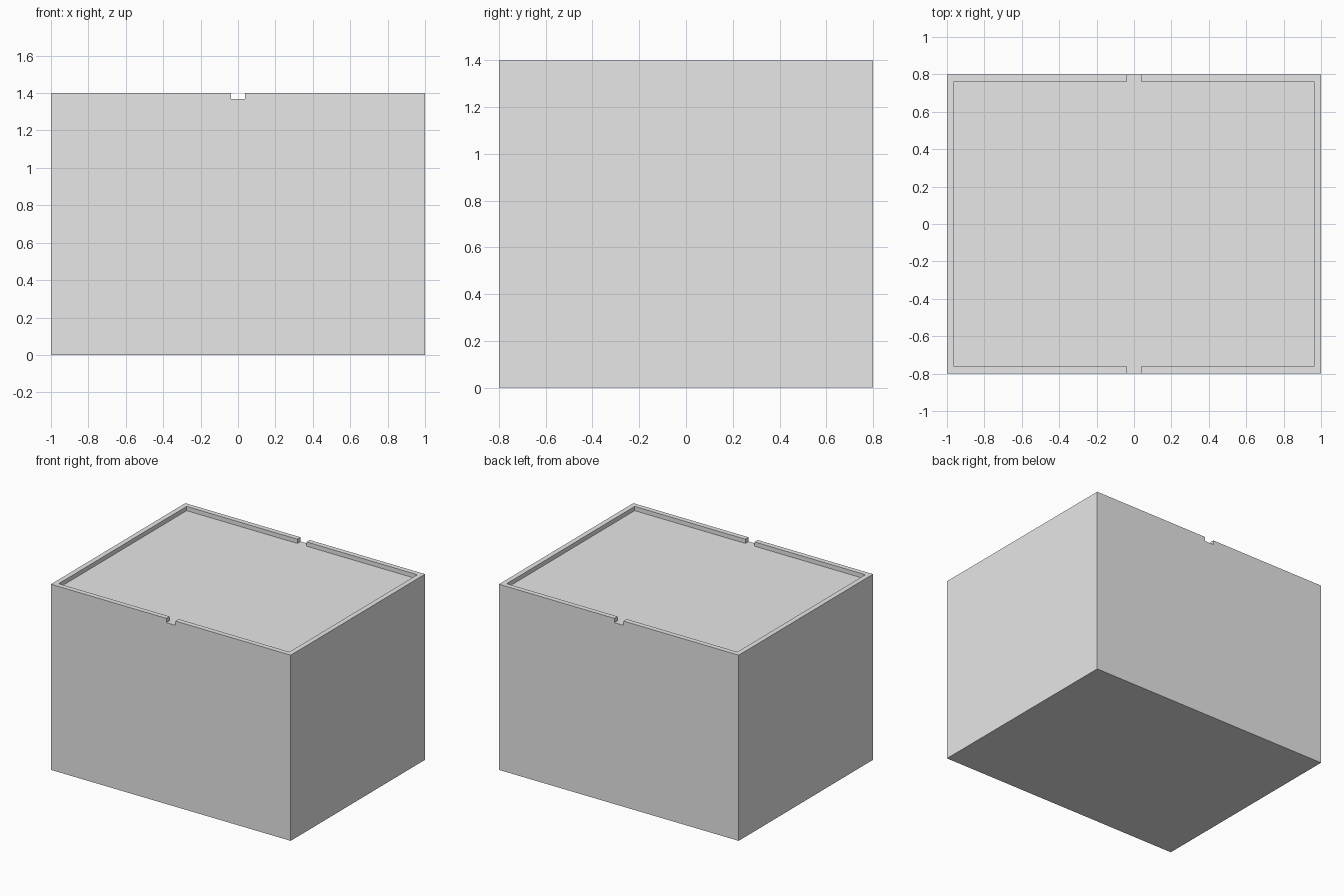
import bpy
import bmesh

if "Cube" in bpy.data.objects:
    bpy.data.objects.remove(bpy.data.objects["Cube"], do_unlink=True)

WIDTH, DEPTH, HEIGHT = 2.0, 1.6, 1.4
RIM, RECESS, NOTCH = 0.038, 0.032, 0.038  # rim thickness, rim height, half notch width

grey = bpy.data.materials.new("light grey")
grey.use_nodes = True
grey.diffuse_color = (0.8, 0.8, 0.8, 1)
grey.node_tree.nodes["Principled BSDF"].inputs["Base Color"].default_value = grey.diffuse_color

# Floor outline with the inner rim lines and notch lines cut in, rim cells raised
xs = [-WIDTH / 2, -WIDTH / 2 + RIM, -NOTCH, NOTCH, WIDTH / 2 - RIM, WIDTH / 2]
ys = [-DEPTH / 2, -DEPTH / 2 + RIM, DEPTH / 2 - RIM, DEPTH / 2]
floor_z = HEIGHT - RECESS

bm = bmesh.new()
bmesh.ops.create_cube(bm, size=1)
for v in bm.verts:
    v.co = (v.co.x * WIDTH, v.co.y * DEPTH, (v.co.z + 0.5) * floor_z)


def cut(point, normal):
    """Slice the top face only."""
    top = [f for f in bm.faces if f.normal.z > 0.9]
    edges = {e for f in top for e in f.edges}
    verts = {v for f in top for v in f.verts}
    bmesh.ops.bisect_plane(bm, geom=list(verts) + list(edges) + top,
                           plane_co=point, plane_no=normal)
    bm.normal_update()


for x in xs[1:-1]:
    cut((x, 0, 0), (1, 0, 0))
for y in ys[1:-1]:
    cut((0, y, 0), (0, 1, 0))


# Raise the rim, leaving the front and back notches at floor level
def is_rim(face):
    c = face.calc_center_median()
    on_border = abs(c.x) > WIDTH / 2 - RIM or abs(c.y) > DEPTH / 2 - RIM
    return face.normal.z > 0.9 and on_border and abs(c.x) > NOTCH


rim = [f for f in bm.faces if is_rim(f)]
raised = bmesh.ops.extrude_face_region(bm, geom=rim)
bmesh.ops.translate(bm, vec=(0, 0, RECESS),
                    verts=[g for g in raised["geom"] if isinstance(g, bmesh.types.BMVert)])
bmesh.ops.delete(bm, geom=[f for f in rim if f.is_valid], context="FACES")

# Merge coplanar faces into clean flat panels
bmesh.ops.dissolve_limit(bm, angle_limit=0.01, verts=bm.verts[:], edges=bm.edges[:])
bmesh.ops.recalc_face_normals(bm, faces=bm.faces[:])

mesh = bpy.data.meshes.new("box_body")
bm.to_mesh(mesh)
bm.free()
mesh.materials.append(grey)
bpy.context.collection.objects.link(bpy.data.objects.new("box_body", mesh))
